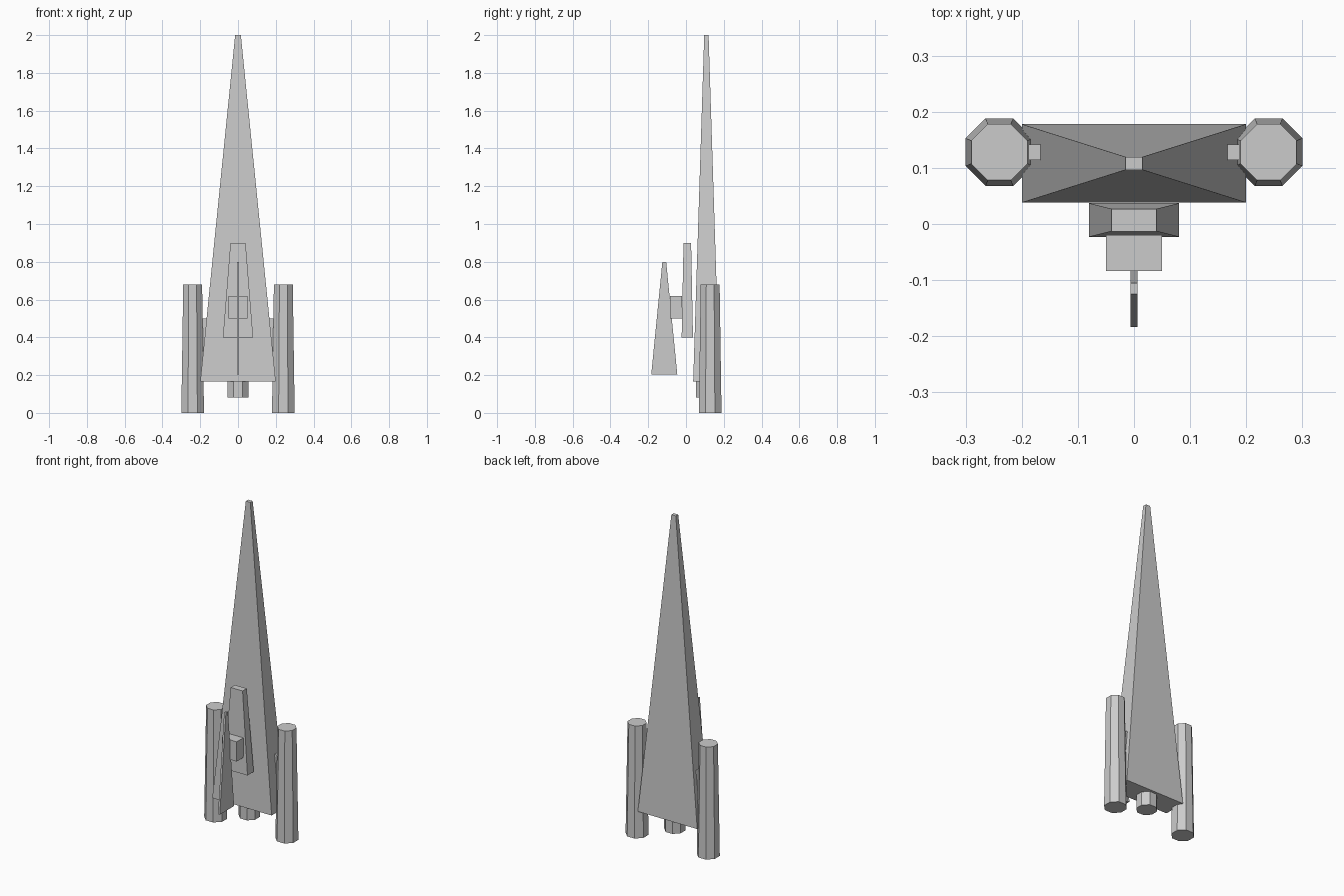
import bpy, bmesh, math

if "Cube" in bpy.data.objects:
    bpy.data.objects.remove(bpy.data.objects["Cube"])

grey = bpy.data.materials.new("light grey")
grey.diffuse_color = (0.6, 0.6, 0.6, 1)
grey.use_nodes = True
grey.node_tree.nodes["Principled BSDF"].inputs["Base Color"].default_value = grey.diffuse_color


def rect(hx, hy):
    return [(-hx, -hy), (hx, -hy), (hx, hy), (-hx, hy)]


def octagon(apothem):
    r = apothem / math.cos(math.pi / 8)
    return [(r * math.cos(math.pi / 8 + i * math.pi / 4),
             r * math.sin(math.pi / 8 + i * math.pi / 4)) for i in range(8)]


def loft(name, x, y, z0, z1, base, top):
    """Tapered solid between a base outline and a top outline."""
    bm = bmesh.new()
    lo = [bm.verts.new((x + px, y + py, z0)) for px, py in base]
    hi = [bm.verts.new((x + px, y + py, z1)) for px, py in top]
    n = len(lo)
    bm.faces.new(lo[::-1])
    bm.faces.new(hi)
    for i in range(n):
        j = (i + 1) % n
        bm.faces.new((lo[i], lo[j], hi[j], hi[i]))
    mesh = bpy.data.meshes.new(name)
    bm.to_mesh(mesh)
    bm.free()
    mesh.materials.append(grey)
    obj = bpy.data.objects.new(name, mesh)
    bpy.context.collection.objects.link(obj)
    return obj


# Main hull and central engine
loft("hull", 0, 0.108, 0.165, 2.0, rect(0.2, 0.07), rect(0.015, 0.0115))
loft("centre_engine", 0, 0.108, 0.082, 0.17, octagon(0.055), octagon(0.055))

# Side engines with their struts
for side, s in (("left", -1), ("right", 1)):
    loft(side + "_engine", s * 0.24, 0.128, 0, 0.68, octagon(0.06), octagon(0.05))
    loft(side + "_strut", s * 0.182, 0.128, 0.2, 0.5, rect(0.015, 0.014), rect(0.015, 0.014))

# Bridge tower, connecting block and front fin
loft("bridge", 0, 0.007, 0.4, 0.9, rect(0.08, 0.03), rect(0.04, 0.02))
loft("fin_mount", 0, -0.052, 0.5, 0.62, rect(0.05, 0.032), rect(0.05, 0.032))
loft("front_fin", 0, -0.115, 0.203, 0.8, rect(0.006, 0.069), rect(0.006, 0.01))
